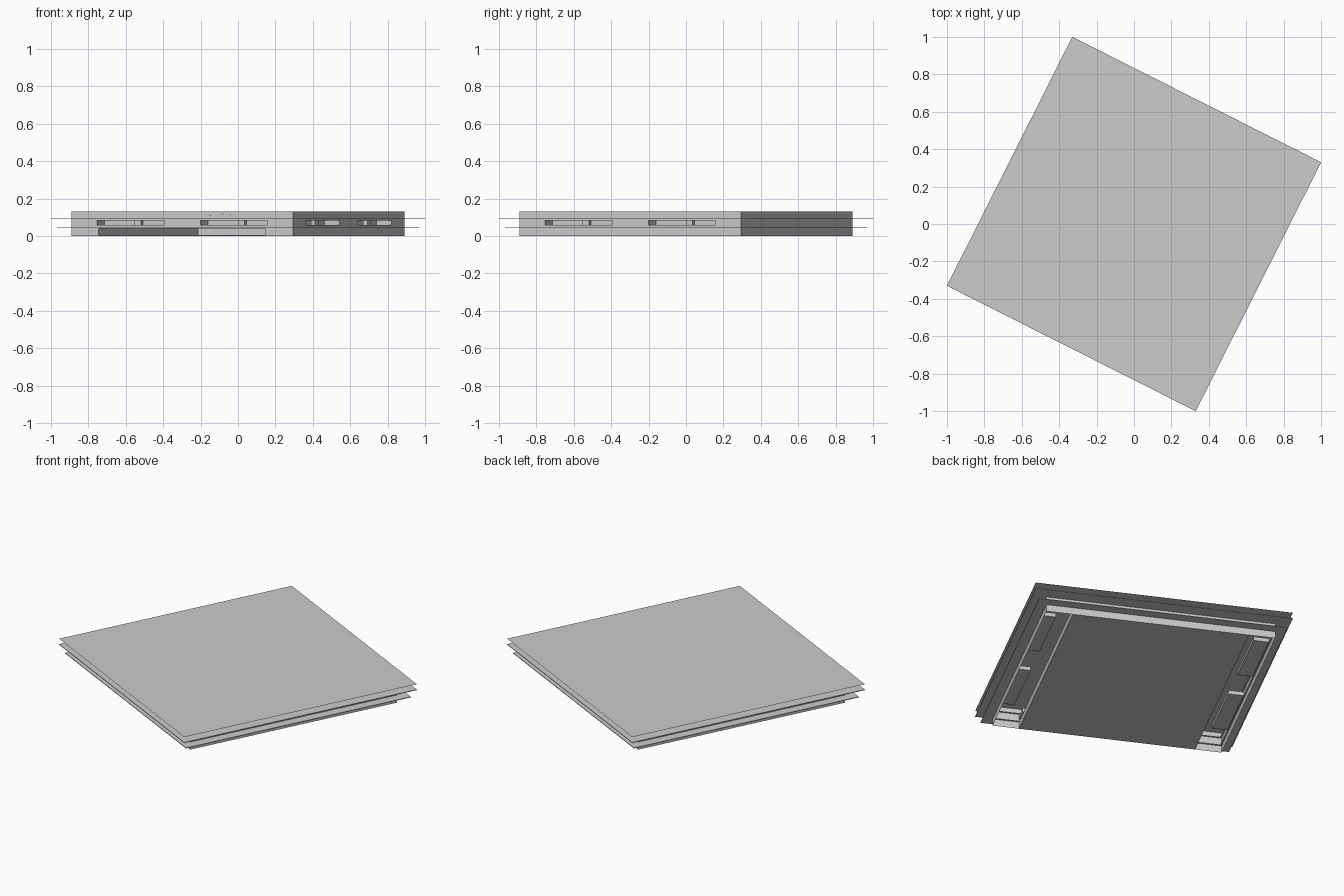
import bpy, bmesh, math
from mathutils import Matrix, Vector

cube = bpy.data.objects.get("Cube")
if cube:
    bpy.data.objects.remove(cube, do_unlink=True)

grey = bpy.data.materials.new("light_grey")
grey.use_nodes = True
colour = (0.6, 0.6, 0.6, 1)
grey.diffuse_color = colour
grey.node_tree.nodes["Principled BSDF"].inputs["Base Color"].default_value = colour

YAW = math.atan2(-0.67, 1.33)   # the whole slab is turned on its base
EDGE, BODY, LOW = 0.745, 0.663, 0.72
TOP = 0.13


def finish(name, bm, turn=0.0):
    bm.transform(Matrix.Rotation(YAW + turn, 4, 'Z'))
    mesh = bpy.data.meshes.new(name)
    bm.to_mesh(mesh)
    bm.free()
    mesh.materials.append(grey)
    obj = bpy.data.objects.new(name, mesh)
    bpy.context.collection.objects.link(obj)
    return obj


def box(name, lo, hi, turn=0.0, open_front=False):
    lo, hi = Vector(lo), Vector(hi)
    bm = bmesh.new()
    bmesh.ops.create_cube(bm, size=1)
    bmesh.ops.scale(bm, vec=hi - lo, verts=bm.verts)
    bmesh.ops.translate(bm, vec=(lo + hi) / 2, verts=bm.verts)
    if open_front:
        bm.normal_update()
        front = [f for f in bm.faces if f.normal.y < -0.9]
        bmesh.ops.delete(bm, geom=front, context='FACES')
    return finish(name, bm, turn)


def sheet(name, half, z, up=True):
    bm = bmesh.new()
    bmesh.ops.create_grid(bm, x_segments=1, y_segments=1, size=half)
    bmesh.ops.translate(bm, vec=(0, 0, z), verts=bm.verts)
    if not up:
        bmesh.ops.reverse_faces(bm, faces=bm.faces)
    return finish(name, bm)


def flange(name, half, z, thick=0.004):
    inner = BODY - 0.008
    bm = bmesh.new()
    loops = []
    for h, level in ((inner, z), (half, z), (half, z + thick), (inner, z + thick)):
        loops.append([bm.verts.new((h * a, h * b, level))
                      for a, b in ((-1, -1), (1, -1), (1, 1), (-1, 1))])
    for i in range(4):
        p, q = loops[i], loops[(i + 1) % 4]
        for j in range(4):
            k = (j + 1) % 4
            bm.faces.new((p[j], p[k], q[k], q[j]))
    bmesh.ops.recalc_face_normals(bm, faces=bm.faces)
    return finish(name, bm)


def wall(name, holes, turn):
    """Side sheet with rectangular openings (s0, s1, z0, z1)."""
    ss = sorted({-BODY, BODY, *[h[0] for h in holes], *[h[1] for h in holes]})
    zs = sorted({0.0, TOP, *[h[2] for h in holes], *[h[3] for h in holes]})
    bm = bmesh.new()
    for s0, s1 in zip(ss, ss[1:]):
        for z0, z1 in zip(zs, zs[1:]):
            s, z = (s0 + s1) / 2, (z0 + z1) / 2
            if any(h[0] < s < h[1] and h[2] < z < h[3] for h in holes):
                continue
            bm.faces.new([bm.verts.new((a, -BODY, b)) for a, b in
                          ((s0, z0), (s1, z0), (s1, z1), (s0, z1))])
    bmesh.ops.remove_doubles(bm, verts=bm.verts, dist=1e-5)
    bmesh.ops.dissolve_limit(bm, angle_limit=0.01, verts=bm.verts, edges=bm.edges)
    return finish(name, bm, turn)


# Top sheet, ceiling and the two overhanging flanges
sheet("top_sheet", EDGE, TOP)
sheet("ceiling", BODY, TOP - 0.003, up=False)
flange("upper_flange", EDGE, 0.093)
flange("lower_flange", LOW, 0.043)

# Side walls with pockets on the front, left and right
slots = [(-0.51, -0.11, 0.06, 0.084), (0.11, 0.51, 0.06, 0.084)]
tray_slot = (-0.5, 0.5, 0.006, 0.04)
sides = {"front": (0, slots + [tray_slot]), "left": (math.pi / 2, slots),
         "back": (math.pi, []), "right": (-math.pi / 2, slots)}
for side, (turn, holes) in sides.items():
    wall(side + "_wall", holes, turn)
    if not holes:
        continue
    for i, (s0, s1, z0, z1) in enumerate(slots):
        tag = f"{side}_pocket_{i + 1}"
        box(tag, (s0, -BODY, z0), (s1, -BODY + 0.09, z1), turn, open_front=True)
        post = s0 + 0.2
        box(tag + "_post", (post, -BODY + 0.045, z0),
            (post + 0.04, -BODY + 0.07, z1), turn)

# Deep central tray, open at the front, over the bottom panel
box("central_tray", (-0.5, -BODY, 0.006), (0.5, 0.52, 0.04), open_front=True)
box("bottom_panel", (-0.51, -BODY, 0), (0.51, BODY, 0.005))
for sign, side in ((1, "left"), (-1, "right")):
    xs = sorted((sign * 0.5, sign * 0.51))
    box(side + "_tray_rail", (xs[0], -BODY, 0.004), (xs[1], BODY, 0.045))

# Slim oval plate on the front wall
bm = bmesh.new()
bmesh.ops.create_cone(bm, cap_ends=True, segments=16, radius1=1, radius2=1, depth=1)
bm.transform(Matrix.Translation((0, -BODY, 0.115))
             @ Matrix.Diagonal((0.296, 0.004, 0.008, 1))
             @ Matrix.Rotation(math.pi / 2, 4, 'X'))
finish("front_oval_plate", bm)
